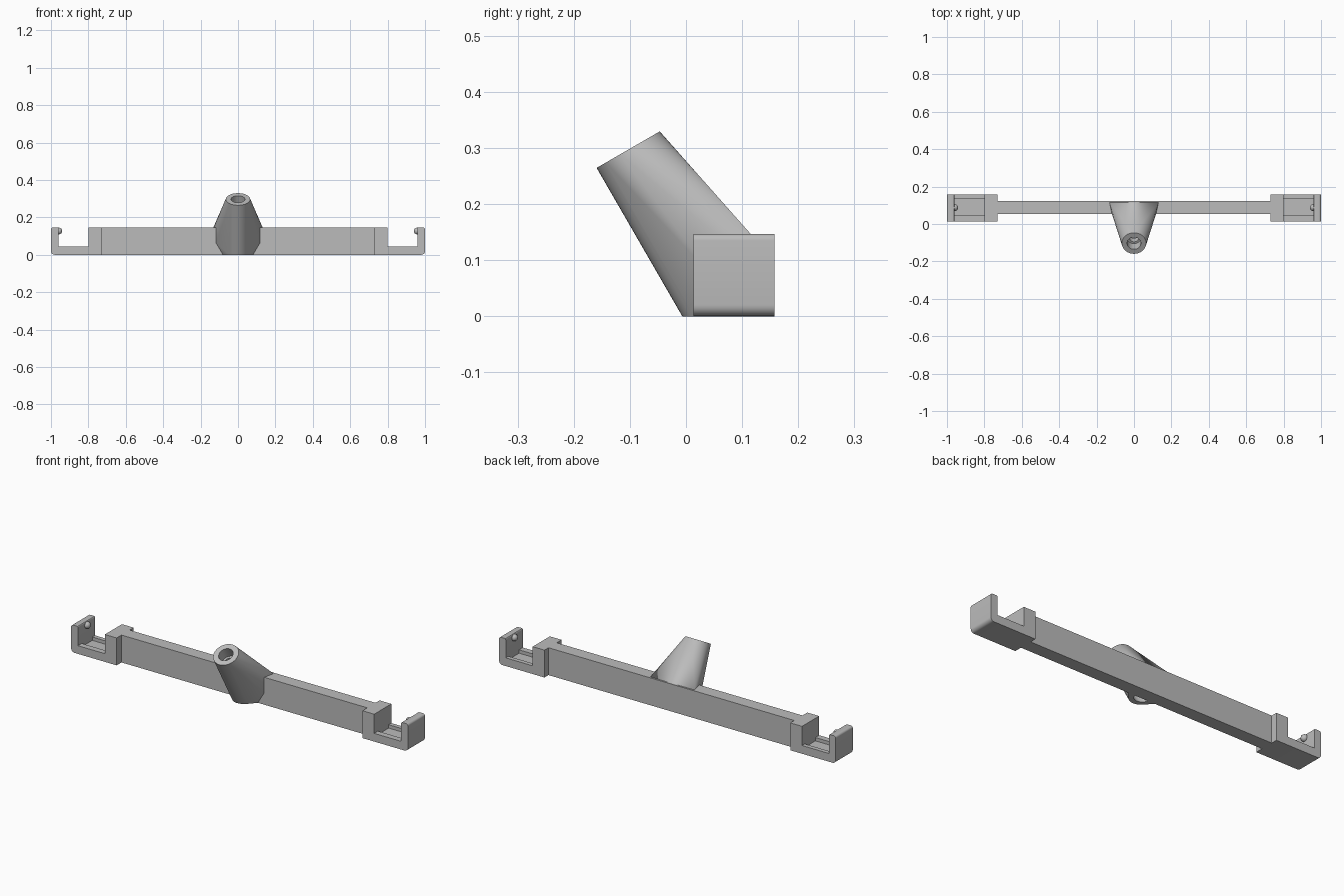
import bpy, bmesh, math
from mathutils import Matrix, Vector

cube = bpy.data.objects.get("Cube")
if cube:
    bpy.data.objects.remove(cube, do_unlink=True)

grey = bpy.data.materials.new("plain grey")
grey.use_nodes = True
grey.diffuse_color = (0.5, 0.5, 0.5, 1)
grey.node_tree.nodes["Principled BSDF"].inputs["Base Color"].default_value = (0.5, 0.5, 0.5, 1)


def finish(name, bm):
    bmesh.ops.recalc_face_normals(bm, faces=bm.faces)
    mesh = bpy.data.meshes.new(name)
    bm.to_mesh(mesh)
    bm.free()
    ob = bpy.data.objects.new(name, mesh)
    bpy.context.collection.objects.link(ob)
    mesh.materials.append(grey)
    return ob


def box(name, x0, x1, y0, y1, z0, z1):
    bm = bmesh.new()
    size = Matrix.Diagonal((x1 - x0, y1 - y0, z1 - z0, 1))
    centre = Matrix.Translation(((x0 + x1) / 2, (y0 + y1) / 2, (z0 + z1) / 2))
    bmesh.ops.create_cube(bm, size=1, matrix=centre @ size)
    return finish(name, bm)


def cut(ob, cutter):
    cutter.hide_render = True
    cutter.hide_set(True)
    mod = ob.modifiers.new("cut", 'BOOLEAN')
    mod.operation = 'DIFFERENCE'
    mod.solver = 'EXACT'
    mod.object = cutter


def mirror(ob):
    ob.modifiers.new("mirror", 'MIRROR').use_axis[0] = True


def smooth(ob):
    bpy.ops.object.select_all(action='DESELECT')
    ob.select_set(True)
    bpy.context.view_layer.objects.active = ob
    bpy.ops.object.shade_smooth_by_angle(angle=math.radians(30))


TOP = 0.147
Y0, Y1 = 0.013, 0.158

# Crossbar
box("crossbar", -0.74, 0.74, 0.054, 0.124, 0, TOP)


# End clip: side profile with rounded outer corners, extruded in depth
def arc(cx, cz, r, start, end, n=6):
    return [(cx + r * math.cos(math.radians(start + (end - start) * i / n)),
             cz + r * math.sin(math.radians(start + (end - start) * i / n)))
            for i in range(n + 1)]


profile = [(0.73, 0)] + arc(0.98, 0.02, 0.02, -90, 0) + arc(0.988, TOP - 0.012, 0.012, 0, 90)
profile += arc(0.966, TOP - 0.006, 0.006, 90, 180, 3)
profile += [(0.96, 0.044), (0.8, 0.044), (0.8, TOP), (0.73, TOP)]
bm = bmesh.new()
face = bm.faces.new([bm.verts.new((x, Y0, z)) for x, z in profile])
ext = bmesh.ops.extrude_face_region(bm, geom=[face])
bmesh.ops.translate(bm, vec=(0, Y1 - Y0, 0),
                    verts=[v for v in ext["geom"] if isinstance(v, bmesh.types.BMVert)])
clip = finish("end_clip", bm)
cut(clip, box("groove_cutter", 0.8, 0.96, 0.045, 0.135, 0.026, 0.08))
mirror(clip)
smooth(clip)

# Small catch on the inside of each clip
bm = bmesh.new()
bmesh.ops.create_uvsphere(bm, u_segments=20, v_segments=12, radius=0.018,
                          matrix=Matrix.Translation((0.958, 0.088, 0.127)))
catch = finish("clip_catch", bm)
mirror(catch)
smooth(catch)

# Tilted socket: hull from the mouth ring to a wide root on the crossbar
mouth = Vector((0, -0.103, 0.297))
tilt = Matrix.Rotation(math.radians(30), 4, 'X')
frame = Matrix.Translation(mouth) @ tilt
axis = (tilt @ Vector((0, 0, -1))).normalized()
SEG = 48
bm = bmesh.new()
for i in range(SEG):
    a = 2 * math.pi * i / SEG
    p = frame @ Vector((0.065 * math.cos(a), 0.065 * math.sin(a), 0))
    bm.verts.new(p)
    foot = p + axis * (p.z / -axis.z)
    if foot.y < 0.11:
        bm.verts.new(foot)
for s in (-1, 1):
    for p in ((0.131, 0.115, TOP), (0.131, 0.115, 0.064), (0.118, 0.054, TOP),
              (0.118, 0.054, 0.064), (0.08, 0.054, 0), (0.08, 0.11, 0)):
        bm.verts.new((s * p[0], p[1], p[2]))
hull = bmesh.ops.convex_hull(bm, input=bm.verts)
bmesh.ops.delete(bm, geom=[v for v in bm.verts if not v.link_faces], context='VERTS')
bmesh.ops.dissolve_limit(bm, angle_limit=0.01, verts=bm.verts, edges=bm.edges)
socket = finish("tilted_socket", bm)

# Stepped bore: spun profile of radius against depth
bore = [(0.037, -0.02), (0.037, 0.06), (0.026, 0.06), (0.026, 0.1), (0.042, 0.1), (0.042, 0.45)]
bm = bmesh.new()
rings = [[bm.verts.new(frame @ Vector((r * math.cos(2 * math.pi * i / SEG),
                                       r * math.sin(2 * math.pi * i / SEG), -d)))
          for i in range(SEG)] for r, d in bore]
for a, b in zip(rings, rings[1:]):
    for i in range(SEG):
        j = (i + 1) % SEG
        bm.faces.new((a[i], a[j], b[j], b[i]))
bm.faces.new(rings[0])
bm.faces.new(rings[-1])
cut(socket, finish("bore_cutter", bm))
smooth(socket)
